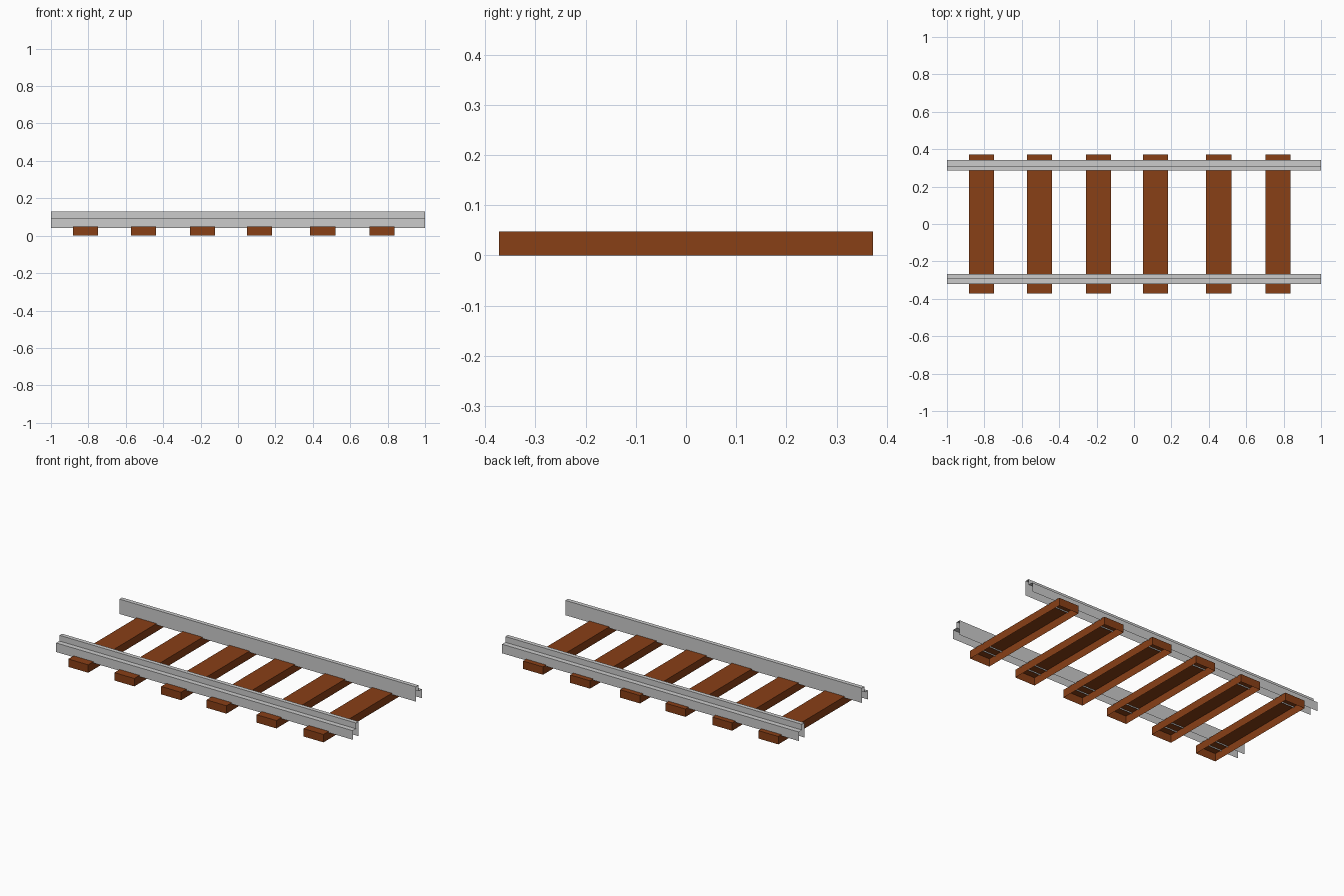
import bpy, bmesh

if "Cube" in bpy.data.objects:
    bpy.data.objects.remove(bpy.data.objects["Cube"])

wood = bpy.data.materials.new("wood")
wood.diffuse_color = (0.25, 0.05, 0.008, 1)
wood.use_nodes = True
wood.node_tree.nodes["Principled BSDF"].inputs["Base Color"].default_value = wood.diffuse_color


def finish(name, bm, mat=None):
    mesh = bpy.data.meshes.new(name)
    bm.to_mesh(mesh)
    bm.free()
    if mat:
        mesh.materials.append(mat)
    obj = bpy.data.objects.new(name, mesh)
    bpy.context.collection.objects.link(obj)
    return obj


# Sleeper: box with an open underside
def sleeper(name, x, width=0.134, length=0.745, height=0.048):
    bm = bmesh.new()
    bmesh.ops.create_cube(bm, size=1)
    bm.normal_update()
    under = [f for f in bm.faces if f.normal.z < -0.9]
    bmesh.ops.delete(bm, geom=under, context='FACES_ONLY')
    for v in bm.verts:
        v.co.x = x + v.co.x * width
        v.co.y *= length
        v.co.z = (v.co.z + 0.5) * height
    finish(name, bm, wood)


# Rail: open stepped profile swept along x, low ledge on the outer side
def rail(name, inner_y, side):
    profile = [(0.056, 0.04), (0.056, 0.095), (0.025, 0.095),
               (0.025, 0.13), (0.0, 0.13), (0.0, 0.04)]
    points = [(inner_y + side * d, z) for d, z in profile]
    if side > 0:
        points.reverse()
    bm = bmesh.new()
    rows = [(bm.verts.new((-1, y, z)), bm.verts.new((1, y, z))) for y, z in points]
    for a, b in zip(rows, rows[1:]):
        bm.faces.new((a[0], a[1], b[1], b[0]))
    finish(name, bm)


# Unevenly spaced sleepers
for i, x in enumerate((-0.816, -0.505, -0.19, 0.116, 0.453, 0.77)):
    sleeper(f"sleeper_{i + 1}", x)

rail("front_rail", -0.266, -1)
rail("back_rail", 0.286, 1)
